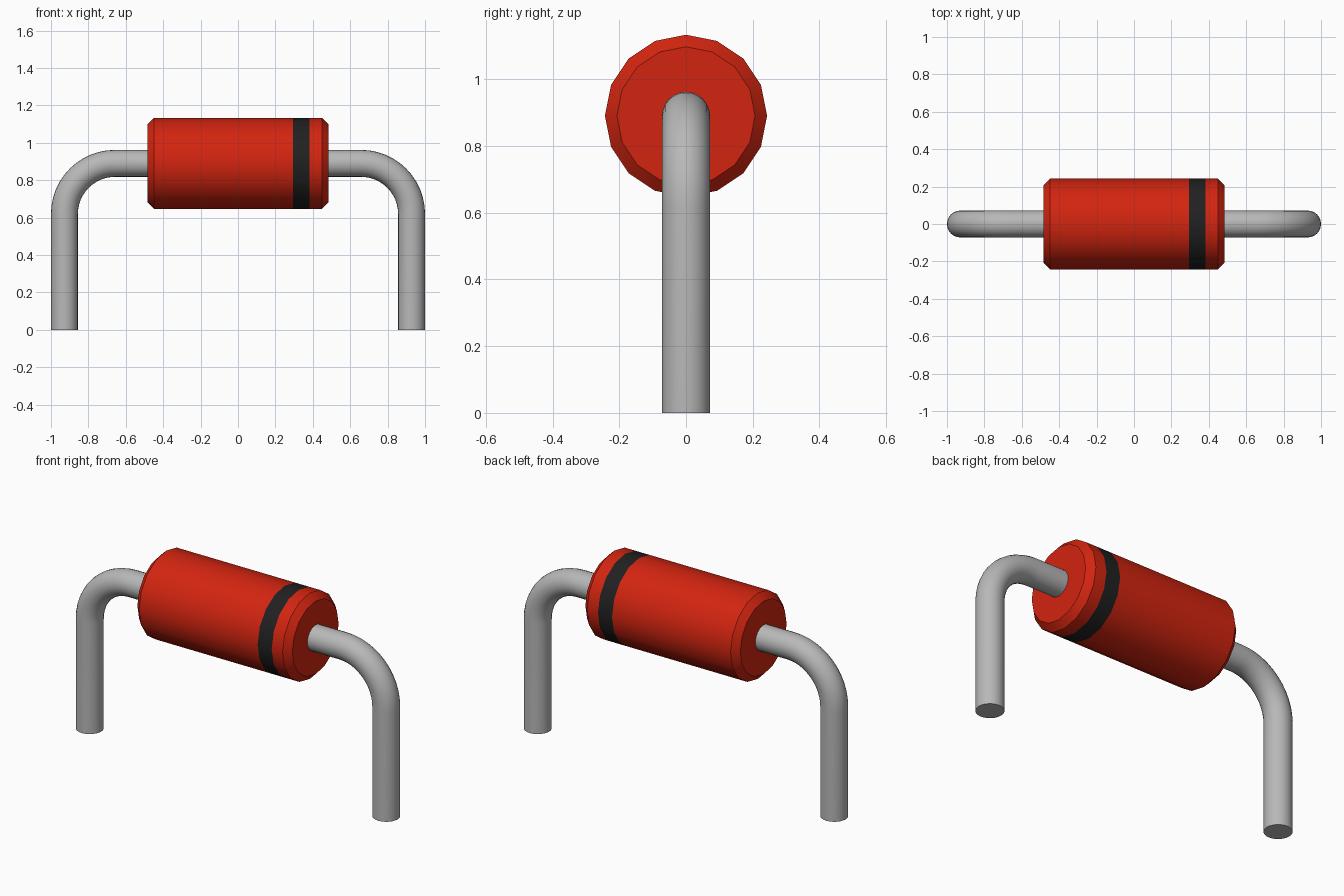
import bpy, bmesh, math
from mathutils import Vector

cube = bpy.data.objects.get("Cube")
if cube:
    bpy.data.objects.remove(cube, do_unlink=True)


def material(name, rgb, rough):
    m = bpy.data.materials.new(name)
    m.use_nodes = True
    m.diffuse_color = (*rgb, 1)
    bsdf = m.node_tree.nodes["Principled BSDF"]
    bsdf.inputs["Base Color"].default_value = (*rgb, 1)
    bsdf.inputs["Roughness"].default_value = rough
    return m


red = material("red casing", (0.65, 0.018, 0.005), 0.5)
black = material("black band", (0.015, 0.015, 0.015), 0.5)
grey = material("grey metal", (0.48, 0.48, 0.48), 0.4)


def loft(name, rings, sides, mats, dark_spans=()):
    """Skin rings of (centre, direction, radius) in the xz plane, capping both ends."""
    bm = bmesh.new()
    loops = []
    for centre, direction, radius in rings:
        side = Vector((0, 1, 0))
        up = direction.cross(side)
        loops.append([bm.verts.new(centre + radius * (math.cos(a) * up + math.sin(a) * side))
                      for a in (2 * math.pi * i / sides for i in range(sides))])
    for span, (a, b) in enumerate(zip(loops, loops[1:])):
        for i in range(sides):
            j = (i + 1) % sides
            face = bm.faces.new((a[i], a[j], b[j], b[i]))
            face.material_index = 1 if span in dark_spans else 0
    bm.faces.new(loops[0])
    bm.faces.new(loops[-1])
    bmesh.ops.recalc_face_normals(bm, faces=bm.faces)
    mesh = bpy.data.meshes.new(name)
    bm.to_mesh(mesh)
    bm.free()
    for m in mats:
        mesh.materials.append(m)
    obj = bpy.data.objects.new(name, mesh)
    bpy.context.collection.objects.link(obj)
    bpy.ops.object.select_all(action='DESELECT')
    obj.select_set(True)
    bpy.context.view_layer.objects.active = obj
    bpy.ops.object.shade_smooth_by_angle(angle=math.radians(30))
    return obj


AXIS_Z = 0.89

# Chamfered 16-sided casing with the marking band near its +x end
profile = [(-0.485, 0.207), (-0.449, 0.243), (0.293, 0.243),
           (0.381, 0.243), (0.449, 0.243), (0.485, 0.207)]
loft("casing", [(Vector((x, 0, AXIS_Z)), Vector((1, 0, 0)), r) for x, r in profile],
     16, [red, black], dark_spans=(2,))

# Bent wire leads: out of the casing, round a quarter turn, straight down
WIRE, LEG_X, BEND, STEPS = 0.072, 0.928, 0.27, 12
for name, s in (("left_lead", 1), ("right_lead", -1)):
    rings = [(Vector((s * 0.47, 0, AXIS_Z)), Vector((s, 0, 0)), WIRE)]
    for i in range(STEPS + 1):
        a = math.pi / 2 * i / STEPS
        rings.append((Vector((s * (LEG_X - BEND + BEND * math.sin(a)), 0,
                              AXIS_Z - BEND + BEND * math.cos(a))),
                      Vector((s * math.cos(a), 0, -math.sin(a))), WIRE))
    rings.append((Vector((s * LEG_X, 0, 0)), Vector((0, 0, -1)), WIRE))
    loft(name, rings, 24, [grey])
